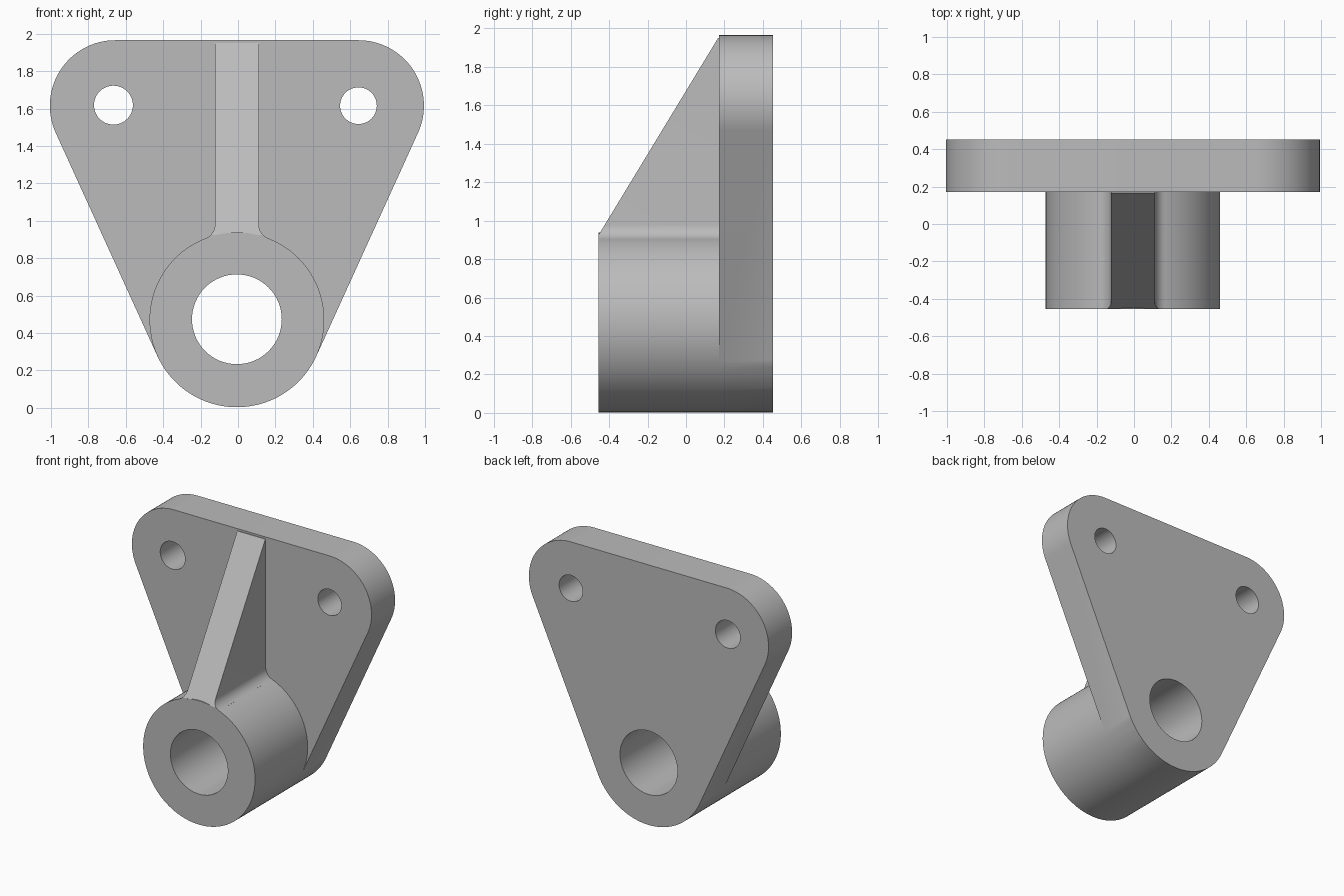
import bpy
import bmesh
from math import atan2, acos, hypot, cos, sin, pi, radians
from mathutils import Vector

cube = bpy.data.objects.get("Cube")
if cube:
    bpy.data.objects.remove(cube, do_unlink=True)

grey = bpy.data.materials.new("cast grey")
grey.use_nodes = True
colour = (0.5, 0.5, 0.5, 1)
grey.diffuse_color = colour
grey.node_tree.nodes["Principled BSDF"].inputs["Base Color"].default_value = colour

# Main dimensions
MID = -0.006
FRONT, FACE, BACK = -0.455, 0.172, 0.453
BOSS_Z, BOSS_R, BORE_R = 0.47, 0.467, 0.24
EAR_X, EAR_Z, EAR_R = 0.65, 1.615, 0.35
RIB_HALF, RIB_TOP, FILLET = 0.117, 1.95, 0.08


def arc(cx, cz, r, a, b, n):
    return [(cx + r * cos(a + (b - a) * i / n), cz + r * sin(a + (b - a) * i / n))
            for i in range(n + 1)]


def prism(name, outline, y0, y1):
    """Extrude an outline in x and z from y0 to y1."""
    bm = bmesh.new()
    face = bm.faces.new([bm.verts.new((x + MID, y0, z)) for x, z in outline])
    new = bmesh.ops.extrude_face_region(bm, geom=[face])["geom"]
    bmesh.ops.translate(bm, vec=(0, y1 - y0, 0),
                        verts=[v for v in new if isinstance(v, bmesh.types.BMVert)])
    bmesh.ops.recalc_face_normals(bm, faces=bm.faces)
    mesh = bpy.data.meshes.new(name)
    bm.to_mesh(mesh)
    bm.free()
    mesh.materials.append(grey)
    obj = bpy.data.objects.new(name, mesh)
    bpy.context.collection.objects.link(obj)
    return obj


def combine(target, other, operation):
    """Apply a boolean and remove the helper."""
    mod = target.modifiers.new(operation, "BOOLEAN")
    mod.operation, mod.solver, mod.object = operation, "EXACT", other
    bpy.context.view_layer.objects.active = target
    bpy.ops.object.modifier_apply(modifier=mod.name)
    bpy.data.objects.remove(other, do_unlink=True)


# Mounting plate: rounded triangle whose sides are tangent to boss and ears
dx, dz = EAR_X, EAR_Z - BOSS_Z
tangent = atan2(dz, dx) - acos((BOSS_R - EAR_R) / hypot(dx, dz))
boss_low = arc(0, BOSS_Z, BOSS_R, pi - tangent, 2 * pi + tangent, 48)
outline = (arc(EAR_X, EAR_Z, EAR_R, tangent, pi / 2, 32)
           + arc(-EAR_X, EAR_Z, EAR_R, pi / 2, pi - tangent, 32) + boss_low)
bracket = prism("bracket", outline, FACE, BACK)

# Boss: shares its lower arc with the plate
boss_high = arc(0, BOSS_Z, BOSS_R, tangent, pi - tangent, 72)
boss = prism("boss", boss_low + boss_high[1:-1], FRONT, BACK)

# Rib: filleted foot, then sliced along the sloping front
fx = RIB_HALF + FILLET
fz = BOSS_Z + ((BOSS_R + FILLET) ** 2 - fx ** 2) ** 0.5
touch = atan2(BOSS_Z - fz, -fx) + 2 * pi
half = [(RIB_HALF, RIB_TOP)] + arc(fx, fz, FILLET, pi, touch, 10)
half.append((half[-1][0] - 0.01, 0.82))
rib = prism("rib", half + [(-x, z) for x, z in reversed(half)], FRONT, FACE + 0.03)
bm = bmesh.new()
bm.from_mesh(rib.data)
start = Vector((0, FRONT, 0.925))
slope = Vector((0, FACE - 0.005, RIB_TOP)) - start
cut = bmesh.ops.bisect_plane(bm, geom=bm.verts[:] + bm.edges[:] + bm.faces[:], dist=1e-5,
                             plane_co=start, plane_no=(0, -slope.z, slope.y), clear_outer=True)
bmesh.ops.holes_fill(bm, edges=[e for e in bm.edges if e.is_boundary], sides=0)
bmesh.ops.recalc_face_normals(bm, faces=bm.faces)
bm.to_mesh(rib.data)
bm.free()

combine(bracket, boss, "UNION")
combine(bracket, rib, "UNION")

# Bore and two bolt holes
for name, x, z, r in (("bore", 0, BOSS_Z + 0.003, BORE_R),
                      ("left bolt hole", EAR_X, EAR_Z, 0.098),
                      ("right bolt hole", -EAR_X - 0.01, EAR_Z + 0.003, 0.104)):
    hole = prism(name, arc(x, z, r, 0, 2 * pi, 64)[:-1], -1, 1)
    combine(bracket, hole, "DIFFERENCE")

# Smooth curved walls, keep edges sharp
bpy.ops.object.select_all(action="DESELECT")
bracket.select_set(True)
bpy.context.view_layer.objects.active = bracket
bpy.ops.object.shade_smooth_by_angle(angle=radians(25))
